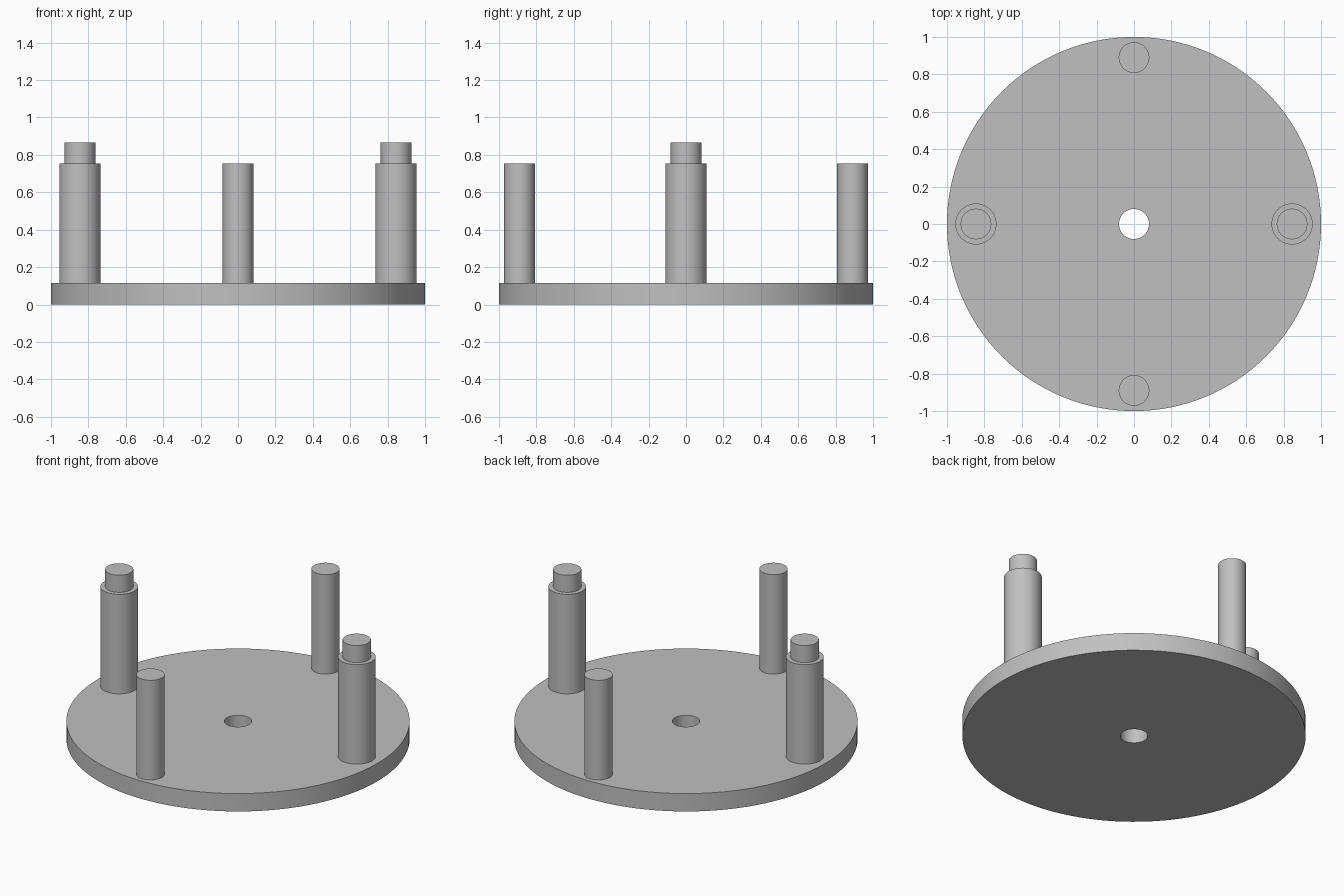
import bpy
import bmesh
import math
from mathutils import Vector

cube = bpy.data.objects.get("Cube")
if cube:
    bpy.data.objects.remove(cube, do_unlink=True)

# Single grey material
GREY = (0.53, 0.53, 0.53, 1.0)
grey = bpy.data.materials.new("plain grey")
grey.use_nodes = True
grey.diffuse_color = GREY
grey.node_tree.nodes["Principled BSDF"].inputs["Base Color"].default_value = GREY


def lathe(name, profile, location=(0, 0, 0), steps=64, closed=False):
    """Revolve an (r, z) profile about the vertical axis."""
    bm = bmesh.new()
    verts = [bm.verts.new((r, 0, z)) for r, z in profile]
    edges = [bm.edges.new(pair) for pair in zip(verts, verts[1:])]
    if closed:
        edges.append(bm.edges.new((verts[-1], verts[0])))
    bmesh.ops.spin(bm, geom=verts + edges, axis=(0, 0, 1), cent=(0, 0, 0),
                   angle=math.tau, steps=steps)
    bmesh.ops.remove_doubles(bm, verts=bm.verts, dist=0.0001)
    bmesh.ops.recalc_face_normals(bm, faces=bm.faces)
    mesh = bpy.data.meshes.new(name)
    bm.to_mesh(mesh)
    bm.free()
    mesh.materials.append(grey)
    obj = bpy.data.objects.new(name, mesh)
    obj.location = Vector(location)
    bpy.context.collection.objects.link(obj)
    bpy.ops.object.select_all(action="DESELECT")
    obj.select_set(True)
    bpy.context.view_layer.objects.active = obj
    bpy.ops.object.shade_smooth_by_angle(angle=math.radians(30))
    return obj


BASE_TOP = 0.115
POST_TOP = 0.755
PIN_TOP = 0.865
PIN_R = 0.082
POST_R = 0.11

# Round base plate with a central through hole
lathe("base_plate", [(0.08, 0), (1, 0), (1, BASE_TOP), (0.08, BASE_TOP)],
      steps=128, closed=True)

# Stepped posts at the sides
stepped = [(0, BASE_TOP), (POST_R, BASE_TOP), (POST_R, POST_TOP),
           (PIN_R, POST_TOP), (PIN_R, PIN_TOP), (0, PIN_TOP)]
for side, x in (("left", 0.845), ("right", -0.845)):
    lathe(side + "_stepped_post", stepped, (x, 0, 0))

# Slim plain posts at front and back
plain = [(0, BASE_TOP), (PIN_R, BASE_TOP), (PIN_R, POST_TOP), (0, POST_TOP)]
for side, y in (("front", -0.89), ("back", 0.89)):
    lathe(side + "_slim_post", plain, (0, y, 0))
